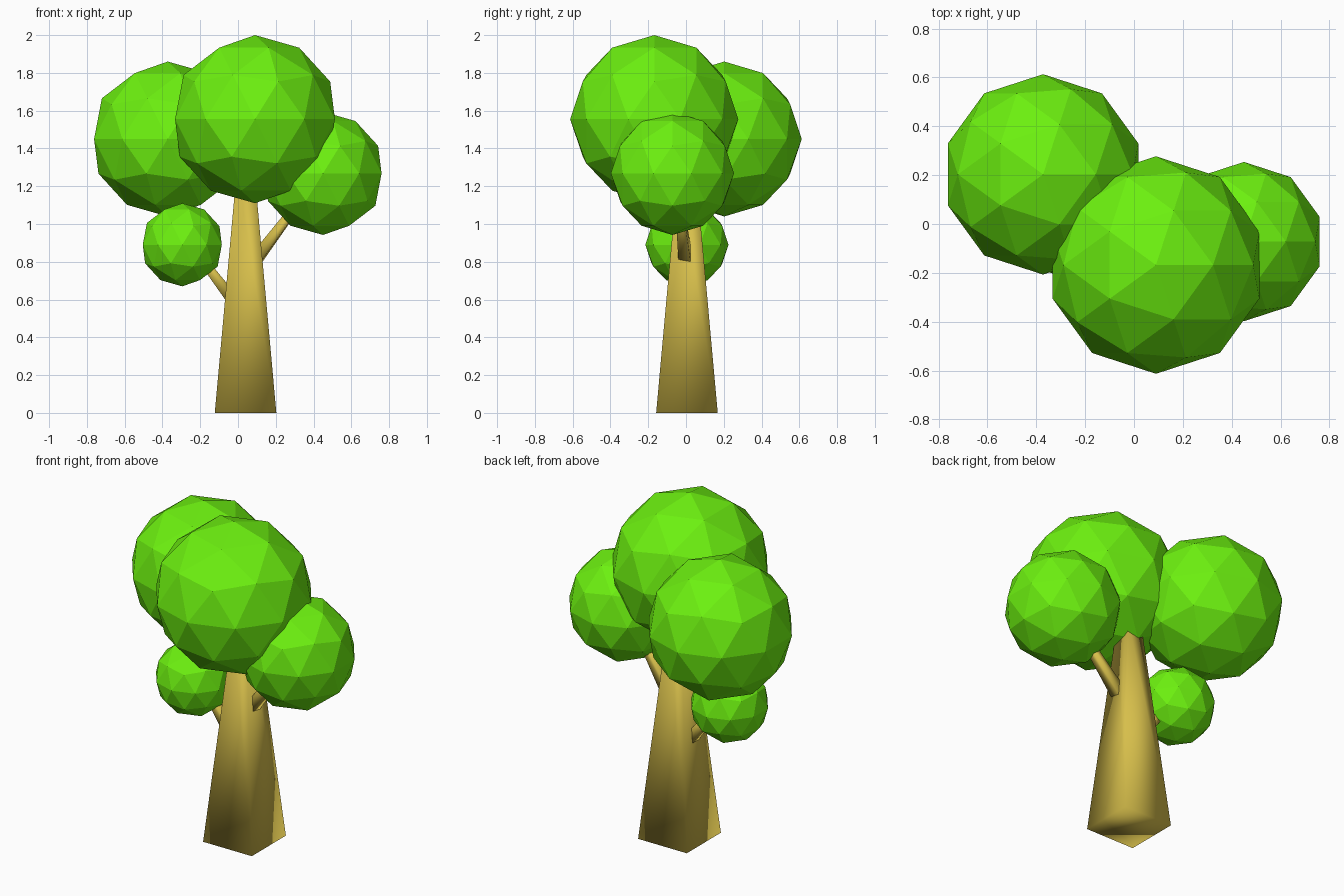
import bpy
from mathutils import Vector
from math import radians, sqrt

if "Cube" in bpy.data.objects:
    bpy.data.objects.remove(bpy.data.objects["Cube"])


def material(name, color):
    m = bpy.data.materials.new(name)
    m.diffuse_color = (*color, 1)
    m.use_nodes = True
    m.node_tree.nodes["Principled BSDF"].inputs["Base Color"].default_value = m.diffuse_color
    return m


LEAF = material("leaf_green", (0.15, 0.87, 0.005))
WOOD = material("wood", (0.68, 0.52, 0.07))


def foliage(name, center, radius):
    """Flat-shaded low-poly ball of leaves."""
    bpy.ops.mesh.primitive_ico_sphere_add(subdivisions=2, radius=radius, location=center)
    ob = bpy.context.object
    ob.name = name
    ob.data.materials.append(LEAF)


def limb(name, start, end, w1, w2):
    """Smooth-shaded, four-sided tapered limb; w1 and w2 are half widths."""
    a, b = Vector(start), Vector(end)
    d = b - a
    bpy.ops.mesh.primitive_cone_add(vertices=4, radius1=w1 * sqrt(2), radius2=w2 * sqrt(2),
                                    depth=d.length, rotation=(0, 0, radians(45)))
    ob = bpy.context.object
    bpy.ops.object.transform_apply(location=False, rotation=True, scale=False)
    ob.name = name
    ob.location = (a + b) / 2
    if d.x:
        ob.rotation_euler = d.to_track_quat('Z', 'Y').to_euler()
    ob.data.materials.append(WOOD)
    bpy.ops.object.shade_smooth()


# Leaf balls
foliage("main_foliage", (0.09, -0.168, 1.555), 0.445)
foliage("left_foliage", (-0.372, 0.203, 1.45), 0.41)
foliage("right_foliage", (0.45, -0.072, 1.268), 0.326)
foliage("small_foliage", (-0.295, 0.005, 0.89), 0.22)

# Trunk and branches
limb("trunk", (0.04, 0.005, 0), (0.04, 0.005, 1.28), 0.163, 0.047)
limb("right_branch", (0.07, 0.0, 0.78), (0.35, -0.04, 1.15), 0.034, 0.018)
limb("left_branch", (-0.01, 0.005, 0.575), (-0.22, 0.005, 0.85), 0.033, 0.02)
